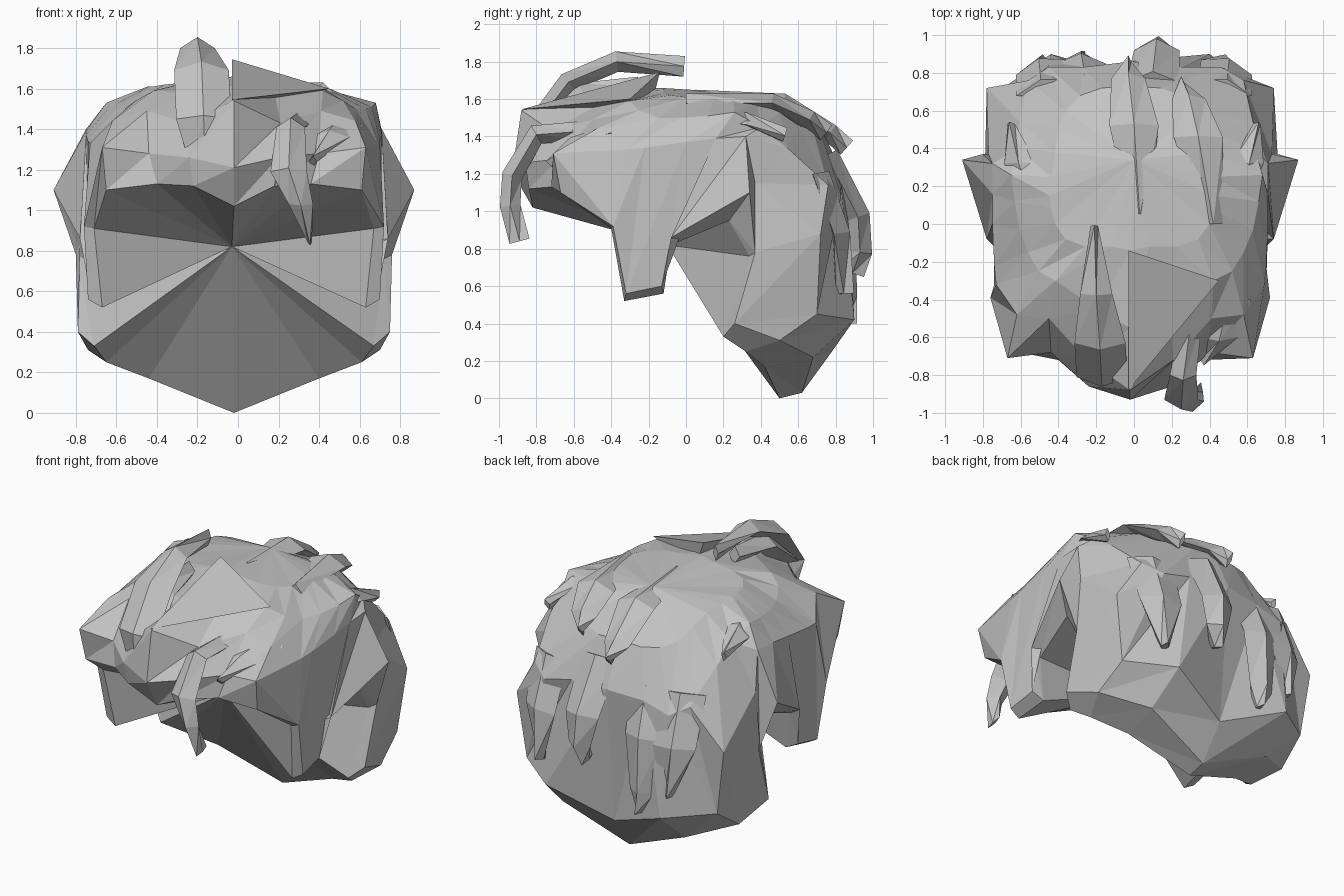
import bpy
import bmesh
from mathutils import Vector

default_cube = bpy.data.objects.get("Cube")
if default_cube:
    bpy.data.objects.remove(default_cube, do_unlink=True)

# One plain hair colour
hair = bpy.data.materials.new("hair_grey")
hair.use_nodes = True
hair.diffuse_color = (0.55, 0.55, 0.55, 1)
hair.node_tree.nodes["Principled BSDF"].inputs["Base Color"].default_value = hair.diffuse_color

CENTRE = -0.02


def finish(bm, name):
    """Turn a bmesh into a flat-shaded object in the hair colour."""
    bmesh.ops.recalc_face_normals(bm, faces=bm.faces[:])
    mesh = bpy.data.meshes.new(name)
    bm.to_mesh(mesh)
    bm.free()
    mesh.materials.append(hair)
    obj = bpy.data.objects.new(name, mesh)
    bpy.context.collection.objects.link(obj)
    return obj


def mirrored_ring(bm, half, narrow):
    """Complete a half outline on the other side, slightly narrower if asked."""
    other = [(-x * narrow, y, z) for x, y, z in half[-2:0:-1]]
    return [bm.verts.new((x + CENTRE, y, z)) for x, y, z in half + other]


def bridge(bm, lower, upper):
    count = len(lower)
    for i in range(count):
        k = (i + 1) % count
        bm.faces.new((lower[i], lower[k], upper[k]))
        bm.faces.new((lower[i], upper[k], upper[i]))


def fan(bm, ring, point):
    tip = bm.verts.new(point)
    for i, vert in enumerate(ring):
        bm.faces.new((vert, ring[(i + 1) % len(ring)], tip))


# Half outlines: fringe, temple, sideburn, ear gap, nape
inner_rim = [(0, -.82, 1.02), (.2, -.84, 1.12), (.38, -.72, 1.13), (.63, -.67, 1.1),
             (.69, -.4, .91), (.65, -.33, .52), (.63, -.12, .56), (.69, -.08, .82),
             (.74, .23, .95), (.74, .34, .76), (.69, .2, .33), (.63, .32, .25),
             (.42, .42, .17), (0, .5, 0)]
outer_rim = [(0, -.93, 1.21), (.22, -.86, 1.26), (.42, -.68, 1.28), (.65, -.71, 1.31),
             (.74, -.39, .92), (.72, -.32, .56), (.71, -.13, .6), (.76, -.08, .86),
             (.89, .34, 1.1), (.78, .37, .78), (.77, .26, .4), (.72, .5, .31),
             (.45, .68, .22), (0, .62, .03)]
side_band = [(0, -.88, 1.54), (.23, -.72, 1.43), (.43, -.5, 1.49), (.6, -.48, 1.44),
             (.71, -.32, 1.33), (.72, -.22, 1.34), (.73, 0, 1.37), (.73, .16, 1.39),
             (.73, .32, 1.4), (.75, .37, 1.15), (.76, .72, .88), (.7, .7, .45),
             (.42, .9, .42), (0, .78, .25)]
upper_band = [(0, -.55, 1.62), (.2, -.45, 1.58), (.44, -.3, 1.59), (.54, -.25, 1.54),
              (.6, -.15, 1.5), (.65, -.03, 1.5), (.68, .12, 1.51), (.7, .26, 1.53),
              (.66, .4, 1.45), (.65, .54, 1.34), (.6, .76, 1.14), (.48, .83, 1.08),
              (.28, .83, 1.13), (0, .86, 1.15)]
crown_band = [(0, -.14, 1.66), (.1, -.12, 1.65), (.25, -.12, 1.63), (.36, -.08, 1.62),
              (.42, 0, 1.61), (.44, .08, 1.61), (.45, .15, 1.61), (.44, .25, 1.6),
              (.42, .38, 1.58), (.4, .5, 1.53), (.36, .6, 1.46), (.28, .68, 1.43),
              (.16, .72, 1.42), (0, .73, 1.43)]

bm = bmesh.new()
rings = [mirrored_ring(bm, half, narrow) for half, narrow in
         ((inner_rim, 1), (outer_rim, 1), (side_band, 1),
          (upper_band, .9), (crown_band, .95))]
for lower, upper in zip(rings, rings[1:]):
    bridge(bm, lower, upper)
fan(bm, rings[0], (-.03, -.1, .82))
fan(bm, rings[-1], (0, .34, 1.63))
finish(bm, "hair_cap")

# Flat triangular flap with a raised peak over the left of the fringe
bm = bmesh.new()
flap = [bm.verts.new(p) for p in
        ((-.03, -.14, 1.745), (.45, -.3, 1.6), (-.03, -.88, 1.545))]
bm.faces.new(flap)
fan(bm, flap, (.08, -.2, 1.5))
finish(bm, "fringe_flap")


def lock(name, path, widths, thick, side=(1, 0, 0)):
    """A faceted strand: diamond sections along a path, closed at both ends."""
    bm = bmesh.new()
    points = [Vector(p) for p in path]
    across = Vector(side).normalized()
    sections = []
    for i, point in enumerate(points):
        along = points[min(i + 1, len(points) - 1)] - points[max(i - 1, 0)]
        out = along.cross(across).normalized() * thick
        half = across * widths[i] / 2
        sections.append([bm.verts.new(point + offset)
                         for offset in (half, out, -half, -out)])
    for lower, upper in zip(sections, sections[1:]):
        bridge(bm, lower, upper)
    bm.faces.new(sections[0])
    bm.faces.new(sections[-1])
    return finish(bm, name)


# Curled tuft rising over the front, with its root behind it
lock("crest_tuft",
     [(-.16, -.8, 1.2), (-.17, -.81, 1.45), (-.18, -.63, 1.69), (-.2, -.37, 1.8),
      (-.21, -.01, 1.775)],
     [.14, .27, .27, .17, .04], .055)
lock("crest_root",
     [(-.17, -.76, 1.46), (-.18, -.55, 1.63), (-.18, -.25, 1.66)], [.26, .2, .08], .06)

# Hooked strand hanging over the brow, and the tuft beside it
lock("brow_lock",
     [(.3, -.52, 1.43), (.26, -.8, 1.41), (.25, -.93, 1.19), (.31, -.94, 1.03),
      (.355, -.89, .84)],
     [.12, .14, .18, .12, .02], .055)
lock("temple_lock",
     [(.5, -.4, 1.42), (.45, -.6, 1.36), (.37, -.72, 1.24)], [.24, .2, .04], .04)

# Strands sweeping back over the crown
lock("crown_middle_lock",
     [(.03, .05, 1.6), (0, .52, 1.58), (-.03, .77, 1.42), (-.03, .86, 1.34)],
     [.1, .26, .18, .03], .05)
lock("crown_left_lock",
     [(.42, 0, 1.58), (.34, .46, 1.58), (.29, .66, 1.49), (.25, .75, 1.42)],
     [.1, .26, .18, .03], .05)

# Side and back strands, placed on both sides
for label, s in (("left", 1), ("right", -1)):
    lock(f"{label}_side_lock",
         [(s * .52, .08, 1.5), (s * .6, .32, 1.49), (s * .65, .53, 1.41)],
         [.14, .18, .04], .04, (1, 0, -s * .3))
    lock(f"{label}_back_lock",
         [(s * .48, .72, 1.2), (s * .49, .83, .88), (s * .47, .85, .56)],
         [.3, .28, .05], .05, (1, -s * .3, 0))

# Long strands down the back of the head
lock("nape_middle_lock",
     [(.1, .75, 1.3), (.12, .92, .97), (.13, .93, .78), (.1, .89, .67)],
     [.28, .24, .16, .03], .065)
lock("nape_right_lock",
     [(-.26, .74, 1.2), (-.28, .85, .9), (-.28, .86, .55), (-.26, .86, .4)],
     [.28, .26, .18, .03], .055)
